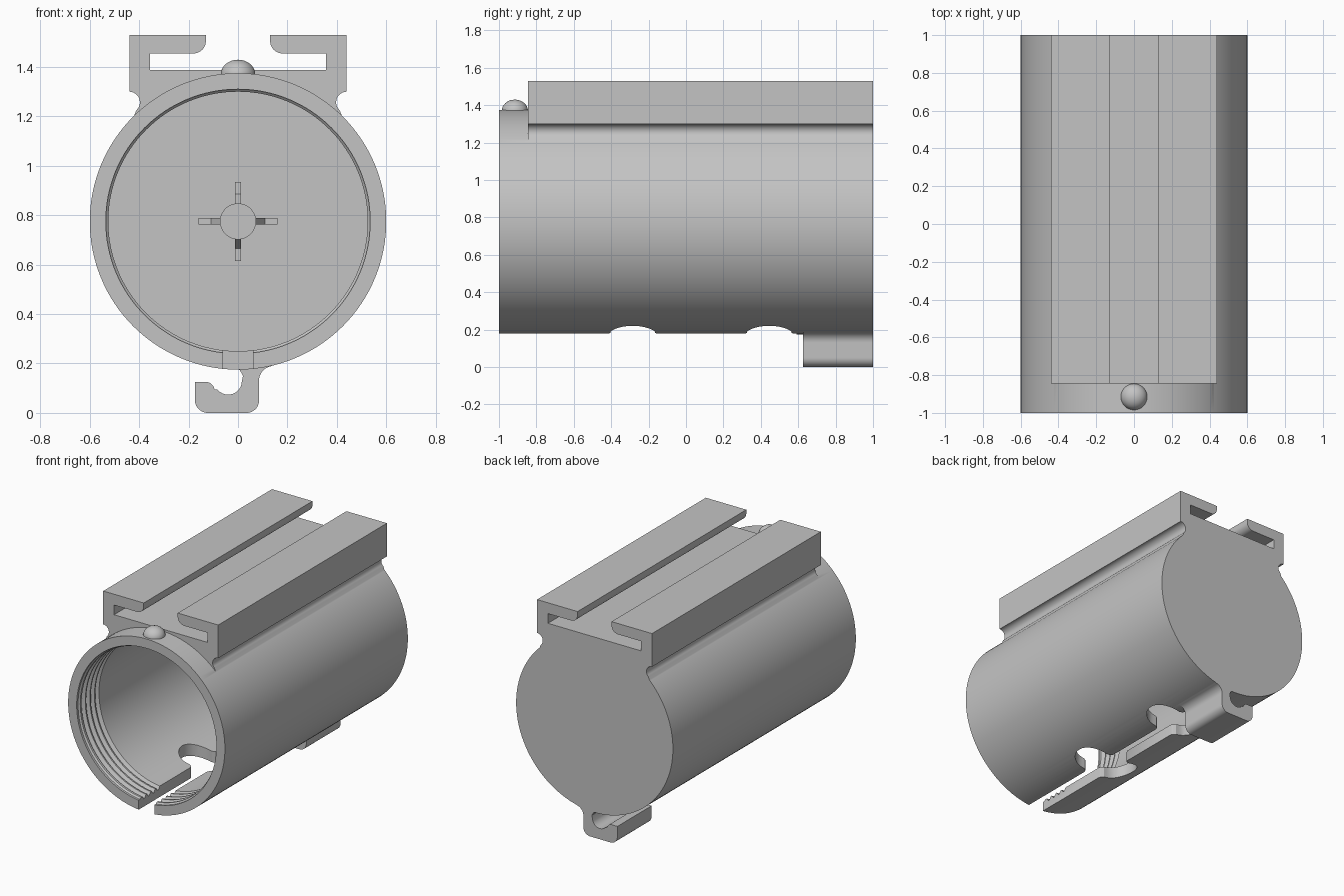
import bpy, bmesh
from math import sin, cos, pi, radians
from mathutils import Vector

cube = bpy.data.objects.get("Cube")
if cube:
    bpy.data.objects.remove(cube, do_unlink=True)

SEGS = 128
CZ = 0.775      # height of the tube axis
R = 0.6         # tube radius
WALL_Y = 0.9    # inner face of the closed end

grey = bpy.data.materials.new("plain_grey")
grey.use_nodes = True
grey.diffuse_color = (0.55, 0.55, 0.55, 1)
grey.node_tree.nodes["Principled BSDF"].inputs["Base Color"].default_value = (0.55, 0.55, 0.55, 1)


def finish(name, bm):
    bmesh.ops.recalc_face_normals(bm, faces=bm.faces)
    mesh = bpy.data.meshes.new(name)
    bm.to_mesh(mesh)
    bm.free()
    mesh.materials.append(grey)
    ob = bpy.data.objects.new(name, mesh)
    bpy.context.collection.objects.link(ob)
    return ob


def prism(name, pts, lo, hi, place):
    """Extrude a 2D outline from lo to hi; place maps (u, v, depth) to 3D."""
    bm = bmesh.new()
    face = bm.faces.new([bm.verts.new(place(u, v, lo)) for u, v in pts])
    ext = bmesh.ops.extrude_face_region(bm, geom=[face])
    shift = Vector(place(0, 0, hi)) - Vector(place(0, 0, lo))
    bmesh.ops.translate(bm, vec=shift, verts=[v for v in ext["geom"] if isinstance(v, bmesh.types.BMVert)])
    return finish(name, bm)


def along_y(u, v, d):
    return (u, d, v)


def along_z(u, v, d):
    return (u, v, d)


def lathe(name, profile):
    """Closed solid turned about the tube axis from (y, radius) pairs."""
    bm = bmesh.new()
    rings = [[bm.verts.new((r * cos(2 * pi * i / SEGS), y, CZ + r * sin(2 * pi * i / SEGS)))
              for i in range(SEGS)] for y, r in profile]
    for a, b in zip(rings, rings[1:]):
        for i in range(SEGS):
            j = (i + 1) % SEGS
            bm.faces.new((a[i], a[j], b[j], b[i]))
    bm.faces.new(rings[0])
    bm.faces.new(rings[-1])
    return finish(name, bm)


def arc(cx, cy, r, a0, a1, n=10):
    return [(cx + r * cos(radians(a0 + (a1 - a0) * i / n)),
             cy + r * sin(radians(a0 + (a1 - a0) * i / n))) for i in range(n + 1)]


def combine(target, other, operation):
    mod = target.modifiers.new("combine", "BOOLEAN")
    mod.operation = operation
    mod.solver = "EXACT"
    mod.object = other
    deps = bpy.context.evaluated_depsgraph_get()
    mesh = bpy.data.meshes.new_from_object(target.evaluated_get(deps))
    target.modifiers.clear()
    target.data = mesh
    bpy.data.objects.remove(other, do_unlink=True)


def smooth(ob, angle=30):
    bpy.ops.object.select_all(action="DESELECT")
    ob.select_set(True)
    bpy.context.view_layer.objects.active = ob
    bpy.ops.object.shade_smooth_by_angle(angle=radians(angle))


# Tube body
body = lathe("tube_body", [(-1, R), (1, R)])

# Slotted mounting rail on top: half outline, mirrored
half = [(0.37, 1.15), (0.42, 1.203)]
half += arc(0.44, 1.257, 0.043, 230, 90)
half += [(0.44, 1.53), (0.13, 1.53)]
half += arc(0.18, 1.505, 0.05, 180, 270)
half += [(0.357, 1.455), (0.357, 1.388)]
rail = prism("rail", half + [(-x, z) for x, z in reversed(half)], -0.845, 1, along_y)
combine(body, rail, "UNION")

# Cable hook underneath
hook_pts = [(0.15, 0.23), (0.15, 0.196)]
hook_pts += arc(0.145, 0.13, 0.06, 100, 180)
hook_pts += arc(0.035, 0.05, 0.05, 0, -90)
hook_pts += arc(-0.122, 0.053, 0.053, 270, 180)
hook_pts += [(-0.175, 0.125)]
hook_pts += arc(-0.13, 0.09, 0.035, 90, 10, 6)
hook_pts += arc(-0.04, 0.13, 0.056, 220, 340)
hook_pts += [(0.02, 0.15), (0.008, 0.172), (-0.02, 0.19), (-0.02, 0.23)]
hook = prism("hook", hook_pts, 0.625, 1, along_y)
combine(body, hook, "UNION")

# Bore with thread grooves near the mouth
profile = [(-1.1, 0.535), (-0.985, 0.535), (-0.975, 0.525)]
for k in range(4):
    y = -0.96 + 0.05 * k
    profile += [(y, 0.525), (y + 0.015, 0.547), (y + 0.025, 0.547), (y + 0.04, 0.525)]
profile.append((WALL_Y, 0.525))
combine(body, lathe("bore_cutter", profile), "DIFFERENCE")

# Slot along the underside with two wide rounded notches
slot = [(-0.06, -1.1), (0.06, -1.1), (0.06, 0.56), (-0.06, 0.56)]
combine(body, prism("slot_cutter", slot, 0.1, 0.5, along_z), "DIFFERENCE")
for cy in (-0.285, 0.445):
    side = [(0.06, -0.145), (0.068, -0.13), (0.085, -0.12)]
    side += arc(0.108, 0, 0.12, -90, 90, 20)
    side += [(x, -y) for x, y in reversed(side[:3])]
    notch = [(x, cy + y) for x, y in side] + [(-x, cy + y) for x, y in reversed(side)]
    combine(body, prism("notch_cutter", notch, 0.1, 0.5, along_z), "DIFFERENCE")
smooth(body)

# Centre post with four sloped ribs on the closed end
post = lathe("centre_post", [(WALL_Y - 0.2, 0.073), (WALL_Y + 0.02, 0.073)])
smooth(post)
rib = [(0.04, WALL_Y + 0.02), (0.16, WALL_Y + 0.02), (0.16, WALL_Y - 0.06),
       (0.11, WALL_Y - 0.06), (0.07, WALL_Y - 0.13), (0.04, WALL_Y - 0.13)]
for k in range(4):
    c, s = round(cos(k * pi / 2)), round(sin(k * pi / 2))
    prism("post_rib_%d" % (k + 1), rib, -0.013, 0.013,
          lambda u, v, d: (u * c - d * s, v, CZ + u * s + d * c))

# Domed alignment button at the mouth
bm = bmesh.new()
bmesh.ops.create_uvsphere(bm, u_segments=32, v_segments=16, radius=0.07)
for v in bm.verts:
    v.co.z *= 0.85
bmesh.ops.translate(bm, vec=(0, -0.915, 1.37), verts=bm.verts)
smooth(finish("alignment_button", bm), 60)
